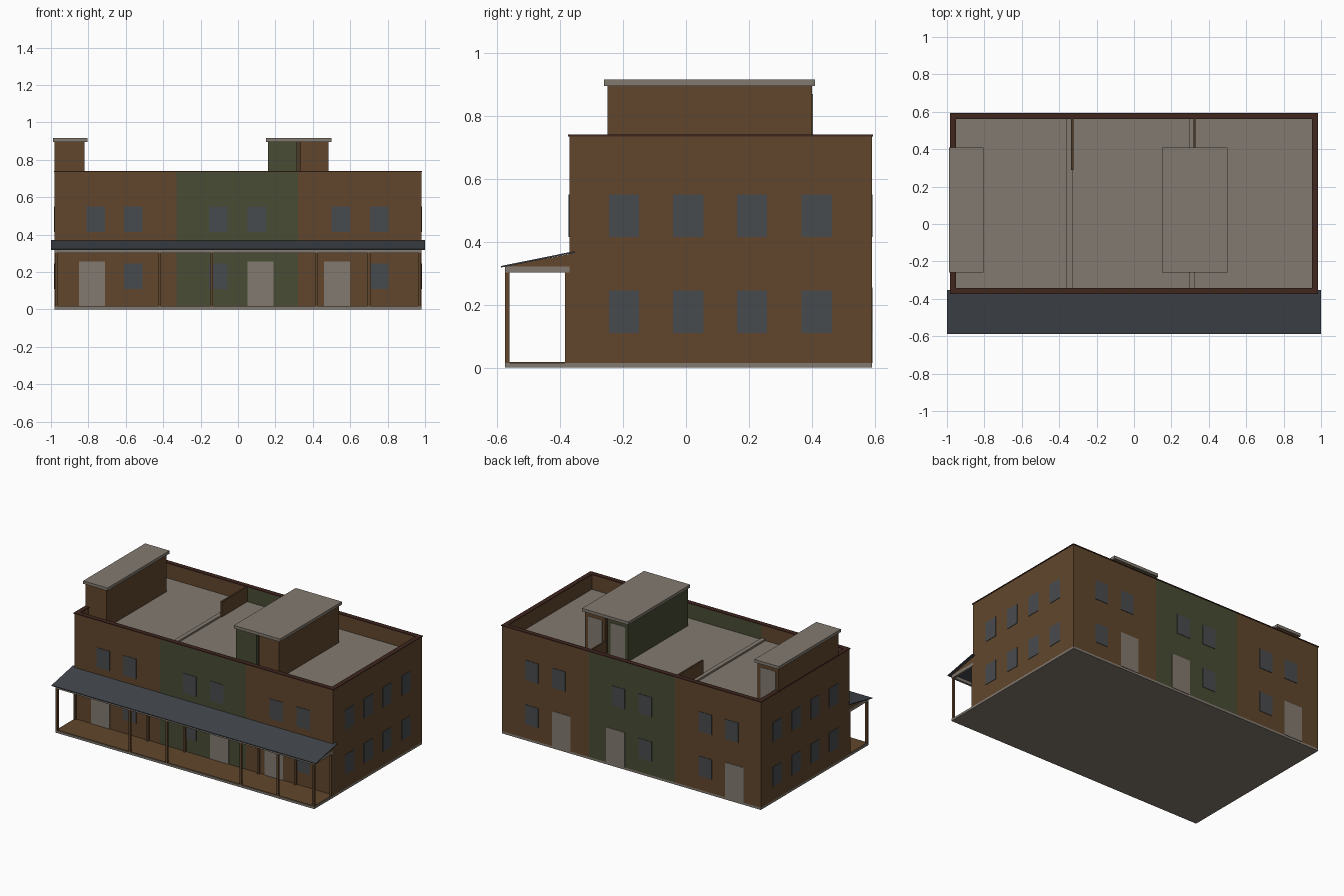
import bpy
import bmesh

cube = bpy.data.objects.get("Cube")
if cube:
    bpy.data.objects.remove(cube)


def material(name, rgb):
    m = bpy.data.materials.new(name)
    m.use_nodes = True
    m.diffuse_color = (*rgb, 1)
    m.node_tree.nodes["Principled BSDF"].inputs["Base Color"].default_value = (*rgb, 1)
    return m


BROWN = material("brown brick", (0.120, 0.062, 0.026))
GREEN = material("olive green", (0.065, 0.072, 0.034))
TAUPE = material("taupe concrete", (0.225, 0.195, 0.162))
GLASS = material("grey glass", (0.064, 0.070, 0.077))
SLATE = material("slate metal", (0.052, 0.060, 0.070))
COPING = material("dark red brown", (0.050, 0.019, 0.013))
WOOD = material("dark wood", (0.075, 0.042, 0.020))


def prism(name, profile, x0, x1, mat):
    """Extrude a y-z profile along x."""
    bm = bmesh.new()
    face = bm.faces.new([bm.verts.new((x0, y, z)) for y, z in profile])
    ext = bmesh.ops.extrude_face_region(bm, geom=[face])
    verts = [v for v in ext["geom"] if isinstance(v, bmesh.types.BMVert)]
    bmesh.ops.translate(bm, verts=verts, vec=(x1 - x0, 0, 0))
    bmesh.ops.recalc_face_normals(bm, faces=bm.faces)
    mesh = bpy.data.meshes.new(name)
    bm.to_mesh(mesh)
    bm.free()
    mesh.materials.append(mat)
    ob = bpy.data.objects.new(name, mesh)
    bpy.context.collection.objects.link(ob)
    return ob


def box(name, x, y, z, mat):
    profile = [(y[0], z[0]), (y[1], z[0]), (y[1], z[1]), (y[0], z[1])]
    return prism(name, profile, x[0], x[1], mat)


W, FRONT, BACK = 0.98, -0.37, 0.59
TOP, DECK, SLAB, T = 0.735, 0.635, 0.015, 0.025
SPLIT_R, SPLIT_L = -0.33, 0.32

# Ground slab, porch floor and flat roof
box("ground_slab", (-W, W), (-0.575, BACK), (0, SLAB), TAUPE)
box("porch_floor", (-W + 0.005, W - 0.005), (-0.57, FRONT), (SLAB, SLAB + 0.003), BROWN)
box("roof_deck", (-W + T, W - T), (FRONT + T, BACK - T), (DECK - 0.02, DECK), TAUPE)

# Front and back walls, one piece for each unit
units = [("right", -W, SPLIT_R, BROWN), ("middle", SPLIT_R, SPLIT_L, GREEN),
         ("left", SPLIT_L, W, BROWN)]
for side, x0, x1, mat in units:
    box(side + "_front_wall", (x0, x1), (FRONT, FRONT + T), (SLAB, TOP), mat)
    box(side + "_back_wall", (x0, x1), (BACK - T, BACK), (SLAB, TOP), mat)

# Side walls with their coping
O = 0.004
for side, x0 in (("right", -W), ("left", W - T)):
    box(side + "_side_wall", (x0, x0 + T), (FRONT + T, BACK - T), (SLAB, TOP), BROWN)
    box(side + "_coping", (x0 - O, x0 + T + O), (FRONT - O, BACK + O), (TOP, TOP + 0.006), COPING)
for side, y0 in (("front", FRONT), ("back", BACK - T)):
    box(side + "_coping", (-W + T, W - T), (y0 - O, y0 + T + O), (TOP, TOP + 0.006), COPING)

# Party walls: low ridges over the deck, full height near the back
for side, x, y0 in (("right", SPLIT_R, 0.29), ("left", SPLIT_L + 0.004, 0.40)):
    box(side + "_roof_ridge", (x - 0.03, x), (FRONT + T, BACK - T), (DECK, DECK + 0.012), TAUPE)
    box(side + "_roof_divider", (x - 0.005, x + 0.005), (y0, BACK - T), (DECK, TOP), BROWN)
    box(side + "_divider_coping", (x - 0.006, x + 0.006), (y0, BACK - T), (TOP, TOP + 0.004), WOOD)


# Windows and doors repeat on the front and back
def opening(name, x, z, mat):
    for side, y in (("front", FRONT - 0.003), ("back", BACK)):
        box(side + "_" + name, x, (y, y + 0.003), z, mat)


LOWER, UPPER = (0.11, 0.245), (0.415, 0.55)
for i, x in enumerate((-0.76, -0.56, -0.105, 0.10, 0.55, 0.755)):
    opening("upper_window", (x - 0.05, x + 0.05), UPPER, GLASS)
    if i in (1, 2, 5):
        opening("lower_window", (x - 0.05, x + 0.05), LOWER, GLASS)
for x in (-0.78, 0.12, 0.53):
    opening("door", (x - 0.07, x + 0.07), (SLAB, 0.255), TAUPE)

# Side windows
for y in (-0.197, 0.007, 0.21, 0.415):
    for z in (LOWER, UPPER):
        for side, x in (("right", -W - 0.003), ("left", W)):
            box(side + "_side_window", (x, x + 0.003), (y - 0.048, y + 0.048), z, GLASS)

# Roof stair houses with back doors and overhanging caps
Y0, Y1, HOUSE = -0.25, 0.40, 0.895
for name, x0, x1, mat in (("end", -W, -0.82, BROWN), ("green", 0.16, 0.315, GREEN),
                          ("brown", 0.333, 0.485, BROWN)):
    box(name + "_stair_house", (x0, x1), (Y0, Y1), (DECK, HOUSE), mat)
    box(name + "_stair_door", (x0 + 0.02, x1 - 0.025), (Y1, Y1 + 0.003), (DECK + 0.012, 0.87), TAUPE)
box("stair_house_party_wall", (0.315, 0.333), (Y0 + 0.02, Y1 - 0.02), (DECK, HOUSE), WOOD)
for name, x0, x1 in (("end", -0.99, -0.805), ("pair", 0.15, 0.5)):
    box(name + "_stair_cap", (x0, x1), (Y0 - 0.01, Y1 + 0.01), (HOUSE, 0.915), TAUPE)

# Porch posts along the edge and against the wall
for x in (-0.97, -0.42, -0.14, 0.42, 0.70, 0.97):
    for y in (-0.575, FRONT - 0.015):
        box("porch_post", (x - 0.0075, x + 0.0075), (y, y + 0.015), (SLAB, 0.305), BROWN)

# Porch beams, gables and sloped roof
for y in (-0.575, FRONT - 0.015):
    box("porch_beam", (-W, W), (y, y + 0.015), (0.302, 0.322), TAUPE)
for x in (-W, W - 0.015):
    box("porch_end_beam", (x, x + 0.015), (-0.56, FRONT - 0.015), (0.302, 0.322), TAUPE)
    prism("porch_gable", [(-0.575, 0.322), (FRONT, 0.322), (FRONT, 0.361)], x, x + 0.015, BROWN)
prism("porch_roof", [(-0.588, 0.318), (-0.588, 0.323), (FRONT, 0.367), (FRONT, 0.362)], -1, 1, SLATE)
for x in (-1, W):
    prism("porch_roof_end", [(FRONT, 0.362), (FRONT, 0.367), (-0.352, 0.37), (-0.352, 0.365)],
          x, x + 0.02, SLATE)
